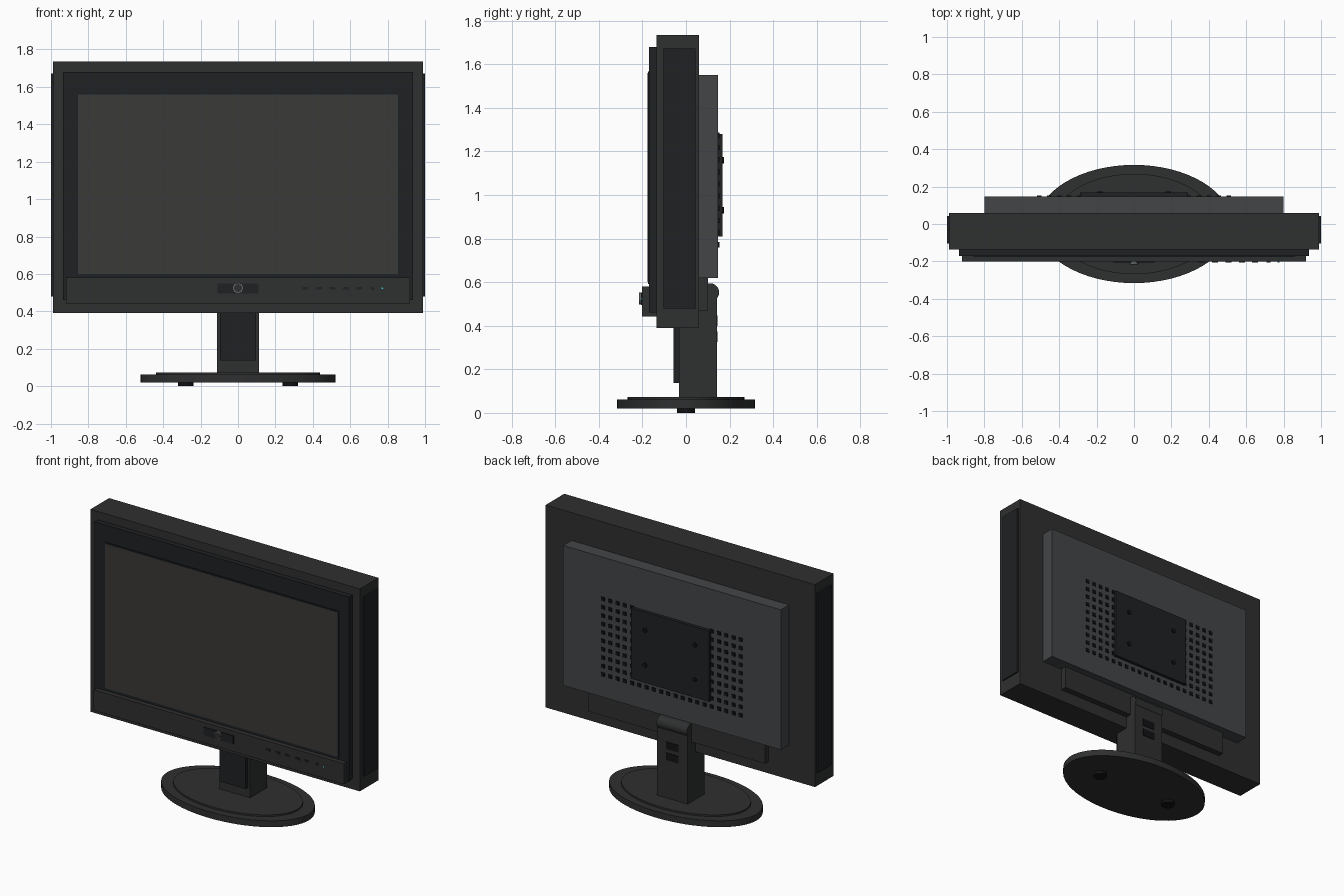
import bpy, bmesh
from math import radians
from mathutils import Matrix

if "Cube" in bpy.data.objects:
    bpy.data.objects.remove(bpy.data.objects["Cube"])


def material(name, r, g, b):
    m = bpy.data.materials.new(name)
    m.diffuse_color = (r, g, b, 1)
    m.use_nodes = True
    m.node_tree.nodes["Principled BSDF"].inputs["Base Color"].default_value = m.diffuse_color
    return m


CASE = material("case", 0.028, 0.029, 0.030)
BACK = material("back_grey", 0.055, 0.060, 0.064)
DARK = material("dark_plastic", 0.013, 0.015, 0.017)
TRIM = material("trim", 0.010, 0.016, 0.022)
GLASS = material("screen_glass", 0.042, 0.041, 0.038)
BLACK = material("black", 0.006, 0.006, 0.007)
SILVER = material("silver", 0.12, 0.13, 0.13)
LED = material("led", 0.05, 0.6, 0.6)


def finish(name, bm, mat, smooth=False):
    me = bpy.data.meshes.new(name)
    bm.to_mesh(me)
    bm.free()
    ob = bpy.data.objects.new(name, me)
    bpy.context.collection.objects.link(ob)
    me.materials.append(mat)
    if smooth:
        bpy.ops.object.select_all(action='DESELECT')
        ob.select_set(True)
        bpy.context.view_layer.objects.active = ob
        bpy.ops.object.shade_smooth_by_angle(angle=radians(35))
    return ob


def add_box(bm, x, y, z):
    """Add a box given as (min, max) ranges."""
    mid = [(a + b) / 2 for a, b in (x, y, z)]
    size = [b - a for a, b in (x, y, z)]
    bmesh.ops.create_cube(bm, size=1, matrix=Matrix.Translation(mid) @ Matrix.Diagonal((*size, 1)))


def box(name, x, y, z, mat):
    bm = bmesh.new()
    add_box(bm, x, y, z)
    return finish(name, bm, mat)


def cylinder(name, centre, rx, ry, depth, mat, axis='Z', segs=32):
    """Elliptic cylinder; axis picks the direction of its length."""
    turn = {'Z': Matrix.Identity(4), 'X': Matrix.Rotation(radians(90), 4, 'Y'),
            'Y': Matrix.Rotation(radians(90), 4, 'X')}[axis]
    bm = bmesh.new()
    bmesh.ops.create_cone(bm, cap_ends=True, segments=segs, radius1=1, radius2=1, depth=depth,
                          matrix=Matrix.Translation(centre) @ turn @ Matrix.Diagonal((rx, ry, 1, 1)))
    return finish(name, bm, mat, True)


# Housing and side panels
box("housing", (-0.99, 0.99), (-0.135, 0.06), (0.39, 1.735), CASE)
for side, s in (("left", -1), ("right", 1)):
    box(side + "_side_panel", sorted((s * 0.98, s)), (-0.103, 0.043), (0.48, 1.672), DARK)

# Front bezel, screen and chin
box("bezel", (-0.935, 0.935), (-0.17, -0.13), (0.46, 1.68), DARK)
box("screen_trim", (-0.862, 0.862), (-0.174, -0.165), (0.592, 1.567), TRIM)
box("screen", (-0.855, 0.855), (-0.177, -0.165), (0.60, 1.56), GLASS)
box("chin", (-0.92, 0.92), (-0.201, -0.13), (0.443, 0.58), CASE)

# Badge plate with a plain ring
box("badge_plate", (-0.11, 0.11), (-0.207, -0.195), (0.496, 0.55), DARK)
cylinder("badge_ring", (0, -0.208, 0.525), 0.027, 0.027, 0.014, SILVER, 'Y')
cylinder("badge_centre", (0, -0.2085, 0.525), 0.021, 0.021, 0.016, CASE, 'Y')

# Control buttons and power light
for i in range(5):
    x = 0.362 + i * 0.0715
    box(f"button_{i + 1}", (x - 0.016, x + 0.016), (-0.205, -0.198), (0.516, 0.53), DARK)
cylinder("power_button", (0.72, -0.2015, 0.523), 0.011, 0.009, 0.008, DARK, 'Y', 24)
cylinder("power_light", (0.772, -0.2015, 0.523), 0.005, 0.005, 0.008, LED, 'Y', 12)

# Back cover and connector bar
box("back_cover", (-0.80, 0.80), (0.05, 0.147), (0.62, 1.55), BACK)
box("connector_bar", (-0.65, 0.65), (0.05, 0.10), (0.47, 0.63), CASE)

# Mounting plate with screws
box("mount_plate", (-0.288, 0.288), (0.14, 0.168), (0.81, 1.28), DARK)
for i, x in enumerate((-0.183, 0.183)):
    for j, z in enumerate((0.93, 1.16)):
        cylinder(f"mount_screw_{i}{j}", (x, 0.169, z), 0.015, 0.015, 0.012, BLACK, 'Y', 16)

# Vent studs on both sides of the mounting plate
bm = bmesh.new()
for c in range(20):
    x = -0.5065 + c * 0.0533
    if abs(x) < 0.28:
        continue
    for r in range(10):
        z = 0.772 + r * 0.0558
        add_box(bm, (x - 0.012, x + 0.012), (0.142, 0.153), (z - 0.012, z + 0.012))
# studs showing below the plate
for c in range(5, 15):
    x = -0.5065 + c * 0.0533
    add_box(bm, (x - 0.012, x + 0.012), (0.142, 0.153), (0.76, 0.784))
finish("vent_studs", bm, BLACK)

# Neck with front cover, hinge and cable slots
box("neck", (-0.112, 0.112), (-0.032, 0.142), (0.065, 0.565), CASE)
box("neck_front_cover", (-0.096, 0.096), (-0.057, -0.02), (0.137, 0.50), DARK)
cylinder("hinge", (0, 0.11, 0.553), 0.042, 0.042, 0.224, CASE, 'X')
for i, z in enumerate((0.35, 0.423)):
    box(f"cable_slot_{i + 1}", (-0.045, 0.045), (0.13, 0.1455), (z - 0.024, z + 0.024), BLACK)

# Oval base with raised top and feet
cylinder("base", (0, 0, 0.041), 0.52, 0.316, 0.042, CASE, segs=64)
cylinder("base_top", (0, 0, 0.064), 0.438, 0.268, 0.018, CASE, segs=64)
for side, x in (("left", -0.28), ("right", 0.28)):
    cylinder(side + "_foot", (x, 0, 0.012), 0.042, 0.042, 0.024, BLACK, segs=24)
